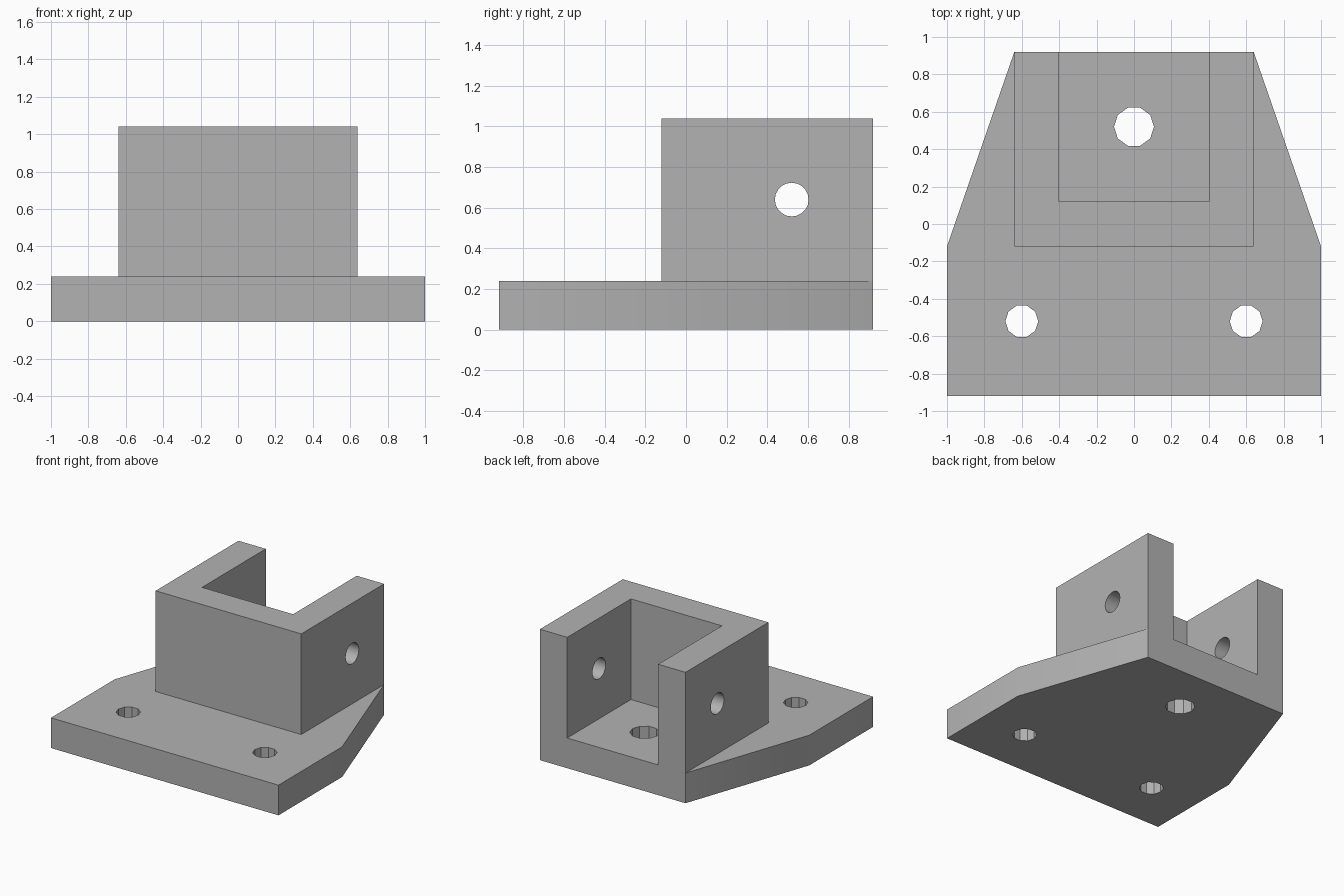
import bpy, bmesh, math
from mathutils import Matrix

cube = bpy.data.objects.get("Cube")
if cube:
    bpy.data.objects.remove(cube, do_unlink=True)

BASE, TOP, BACK = 0.24, 1.04, 0.92

grey = bpy.data.materials.new("plain_grey")
grey.use_nodes = True
colour = (0.45, 0.45, 0.45, 1)
grey.diffuse_color = colour
grey.node_tree.nodes["Principled BSDF"].inputs["Base Color"].default_value = colour


def add_object(name, bm):
    bmesh.ops.recalc_face_normals(bm, faces=bm.faces)
    mesh = bpy.data.meshes.new(name)
    bm.to_mesh(mesh)
    bm.free()
    mesh.materials.append(grey)
    obj = bpy.data.objects.new(name, mesh)
    bpy.context.collection.objects.link(obj)
    return obj


def prism(name, half_outline, z0, z1):
    """Extrude an outline given by its +x half, mirrored across x = 0."""
    outline = half_outline + [(-x, y) for x, y in reversed(half_outline)]
    bm = bmesh.new()
    face = bm.faces.new([bm.verts.new((x, y, z0)) for x, y in outline])
    top = bmesh.ops.extrude_face_region(bm, geom=[face])["geom"]
    verts = [v for v in top if isinstance(v, bmesh.types.BMVert)]
    bmesh.ops.translate(bm, verts=verts, vec=(0, 0, z1 - z0))
    return add_object(name, bm)


def drill(name, centre, radius, depth, sides, sideways=False):
    """Cylinder cutter, along z or along x."""
    bm = bmesh.new()
    matrix = Matrix.Translation(centre)
    if sideways:
        matrix = matrix @ Matrix.Rotation(math.pi / 2, 4, "Y") @ Matrix.Rotation(math.pi / 2, 4, "Z")
    ring = Matrix.Rotation(math.pi / 2 if sides % 4 else 0, 4, "Z")
    bmesh.ops.create_cone(bm, cap_ends=True, segments=sides, radius1=radius,
                          radius2=radius, depth=depth, matrix=matrix @ ring)
    return add_object(name, bm)


# Tapered mounting plate
bracket = prism("mounting_bracket", [(1, -BACK), (1, -0.12), (0.64, BACK)], 0, BASE)

# U-shaped wall, open at the back
wall = prism("socket_wall", [(0.64, -0.12), (0.64, BACK), (0.4, BACK), (0.4, 0.12)], BASE, TOP)

# Screw holes through the plate and the cross hole through both cheeks
holes = [drill("centre_hole", (0, 0.52, BASE / 2), 0.107, 0.5, 10)]
for side in (-1, 1):
    holes.append(drill("screw_hole", (side * 0.6, -0.52, BASE / 2), 0.088, 0.5, 10))
holes.append(drill("cross_hole", (0, 0.52, 0.64), 0.083, 1.6, 20, sideways=True))

# Join the wall to the plate and cut the holes
for helper, operation in [(wall, "UNION")] + [(h, "DIFFERENCE") for h in holes]:
    helper.hide_render = True
    mod = bracket.modifiers.new(helper.name, "BOOLEAN")
    mod.object, mod.operation, mod.solver = helper, operation, "EXACT"

# Bake the result and drop the helpers
depsgraph = bpy.context.evaluated_depsgraph_get()
result = bpy.data.meshes.new_from_object(bracket.evaluated_get(depsgraph))
bracket.modifiers.clear()
bracket.data = result
for helper in [wall] + holes:
    bpy.data.objects.remove(helper, do_unlink=True)

# Smooth only the rounded cross hole
bpy.ops.object.select_all(action="DESELECT")
bracket.select_set(True)
bpy.context.view_layer.objects.active = bracket
bpy.ops.object.shade_smooth_by_angle(angle=math.radians(25))
